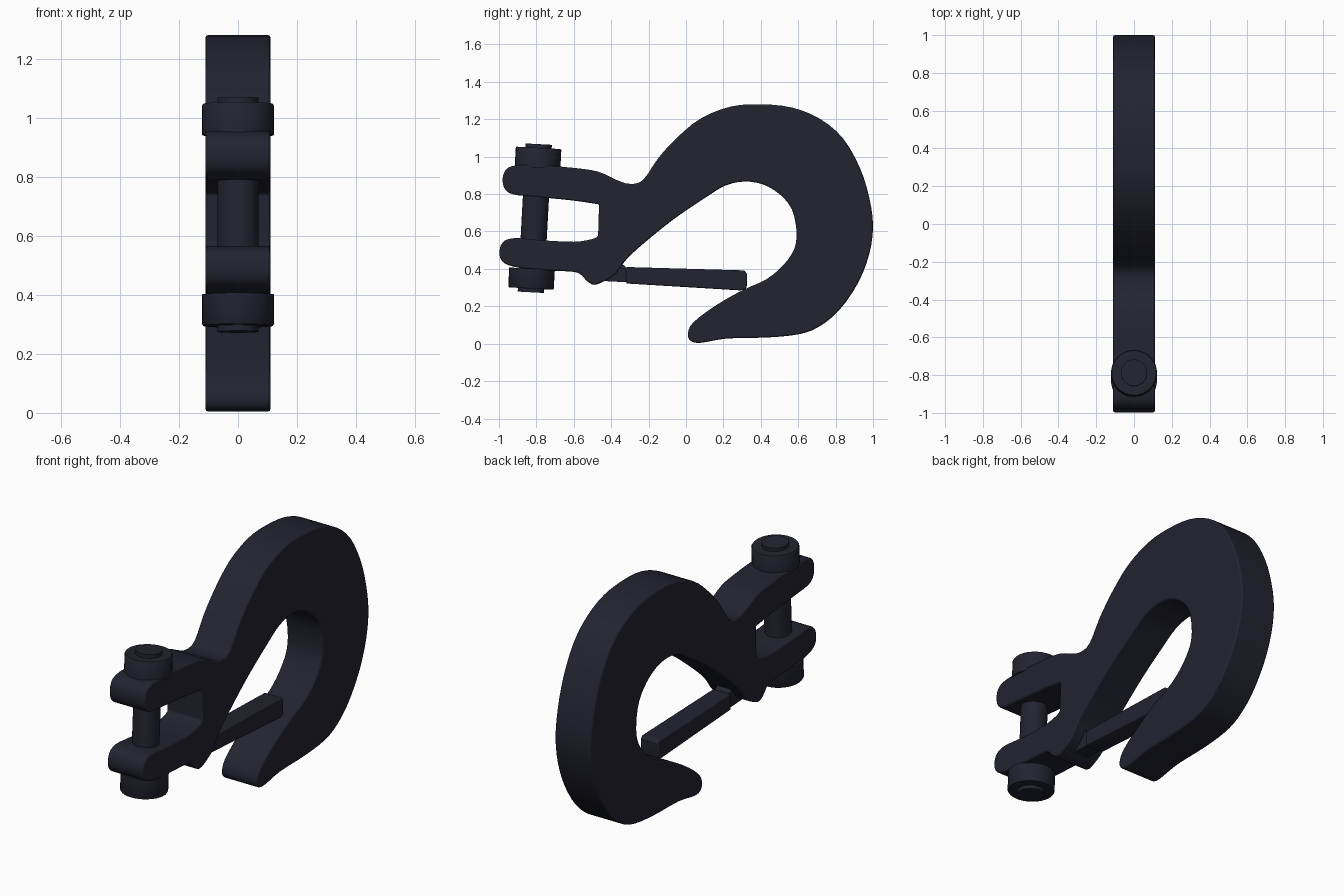
import bpy, bmesh, math
from mathutils import Vector

if "Cube" in bpy.data.objects:
    bpy.data.objects.remove(bpy.data.objects["Cube"])

steel = bpy.data.materials.new("dark_steel")
steel.diffuse_color = (0.016, 0.017, 0.03, 1)
steel.use_nodes = True
steel.node_tree.nodes["Principled BSDF"].inputs["Base Color"].default_value = steel.diffuse_color


def finish(name, bm, bevel=0.0):
    bmesh.ops.recalc_face_normals(bm, faces=bm.faces)
    mesh = bpy.data.meshes.new(name)
    bm.to_mesh(mesh)
    bm.free()
    mesh.materials.append(steel)
    ob = bpy.data.objects.new(name, mesh)
    bpy.context.collection.objects.link(ob)
    if bevel:
        mod = ob.modifiers.new("soft_edges", 'BEVEL')
        mod.width, mod.segments = bevel, 2
        mod.limit_method, mod.angle_limit = 'ANGLE', math.radians(50)
    bpy.ops.object.select_all(action='DESELECT')
    ob.select_set(True)
    bpy.context.view_layer.objects.active = ob
    bpy.ops.object.shade_smooth_by_angle(angle=math.radians(35))
    return ob


def smooth_run(pts, steps=3):
    """Open Catmull-Rom curve through the points."""
    p = [Vector(q) for q in pts]
    p = [2 * p[0] - p[1]] + p + [2 * p[-1] - p[-2]]
    out = []
    for a, b, c, d in zip(p, p[1:], p[2:], p[3:]):
        for i in range(steps):
            t = i / steps
            out.append(0.5 * (2 * b + (c - a) * t + (2 * a - 5 * b + 4 * c - d) * t * t
                              + (3 * b - a - 3 * c + d) * t ** 3))
    return out + [p[-2]]


def plate(name, outline, half, bevel):
    """Extrude a side outline (y, z) across x."""
    bm = bmesh.new()
    face = bm.faces.new([bm.verts.new((-half, y, z)) for y, z in outline])
    ext = bmesh.ops.extrude_face_region(bm, geom=[face])
    verts = [v for v in ext['geom'] if isinstance(v, bmesh.types.BMVert)]
    bmesh.ops.translate(bm, verts=verts, vec=(2 * half, 0, 0))
    return finish(name, bm, bevel)


# Hook with clevis: outer sweep, throat, then the two clevis fingers
outer = [(-.465, .745), (-.60, .765), (-.80, .785), (-.93, .80), (-.975, .84), (-.975, .91),
         (-.93, .95), (-.80, .955), (-.60, .94), (-.47, .92), (-.37, .875), (-.30, .855),
         (-.23, .875), (-.15, .99), (-.05, 1.10), (.08, 1.205), (.24, 1.268), (.40, 1.28),
         (.57, 1.262), (.72, 1.20), (.84, 1.097), (.93, .94), (.98, .78), (1.0, .63),
         (.98, .48), (.92, .325), (.82, .18), (.71, .09), (.60, .05), (.43, .033),
         (.22, .028), (.08, .005), (.025, .015), (.01, .055), (.04, .115), (.16, .205),
         (.30, .285), (.43, .345), (.52, .42), (.58, .51), (.59, .61), (.565, .72),
         (.50, .80), (.41, .852), (.31, .867), (.21, .845), (.11, .785), (-.06, .67),
         (-.21, .55), (-.30, .47), (-.335, .43)]
lower = [(-.335, .43), (-.38, .37), (-.435, .335), (-.49, .315), (-.53, .335), (-.58, .38),
         (-.70, .39), (-.85, .40), (-.95, .42), (-.992, .455), (-.995, .51), (-.97, .55),
         (-.91, .565), (-.80, .555), (-.60, .545), (-.50, .56), (-.47, .575)]
plate("hook_body", smooth_run(outer) + smooth_run(lower)[1:], 0.11, 0.008)

# Safety latch: bar plus the narrow root that enters the hook
plate("latch_bar", [(-.32, .322), (.29, .285), (.32, .29), (.325, .31), (.325, .375),
                    (.312, .392), (-.32, .41)], 0.055, 0.006)
plate("latch_root", [(-.44, .335), (-.31, .328), (-.31, .40), (-.345, .43), (-.43, .42)], 0.045, 0)


# Clevis pin: one turned profile about a slightly tilted axis
bottom, top = Vector((0, -.83, .275)), Vector((0, -.787, 1.067))
length = (top - bottom).length
turn = Vector((0, 0, 1)).rotation_difference(top - bottom)
profile = [(.070, 0), (.070, .02), (.118, .02), (.122, .026), (.122, .126), (.070, .126)]
profile += [(r, length - h) for r, h in reversed(profile)]
bm = bmesh.new()
sides = 32
rings = [[bm.verts.new(bottom + turn @ Vector((r * math.cos(a), r * math.sin(a), h)))
          for a in (2 * math.pi * i / sides for i in range(sides))] for r, h in profile]
for lo, hi in zip(rings, rings[1:]):
    for i in range(sides):
        j = (i + 1) % sides
        bm.faces.new((lo[i], lo[j], hi[j], hi[i]))
bm.faces.new(rings[0])
bm.faces.new(rings[-1])
finish("clevis_pin", bm)
